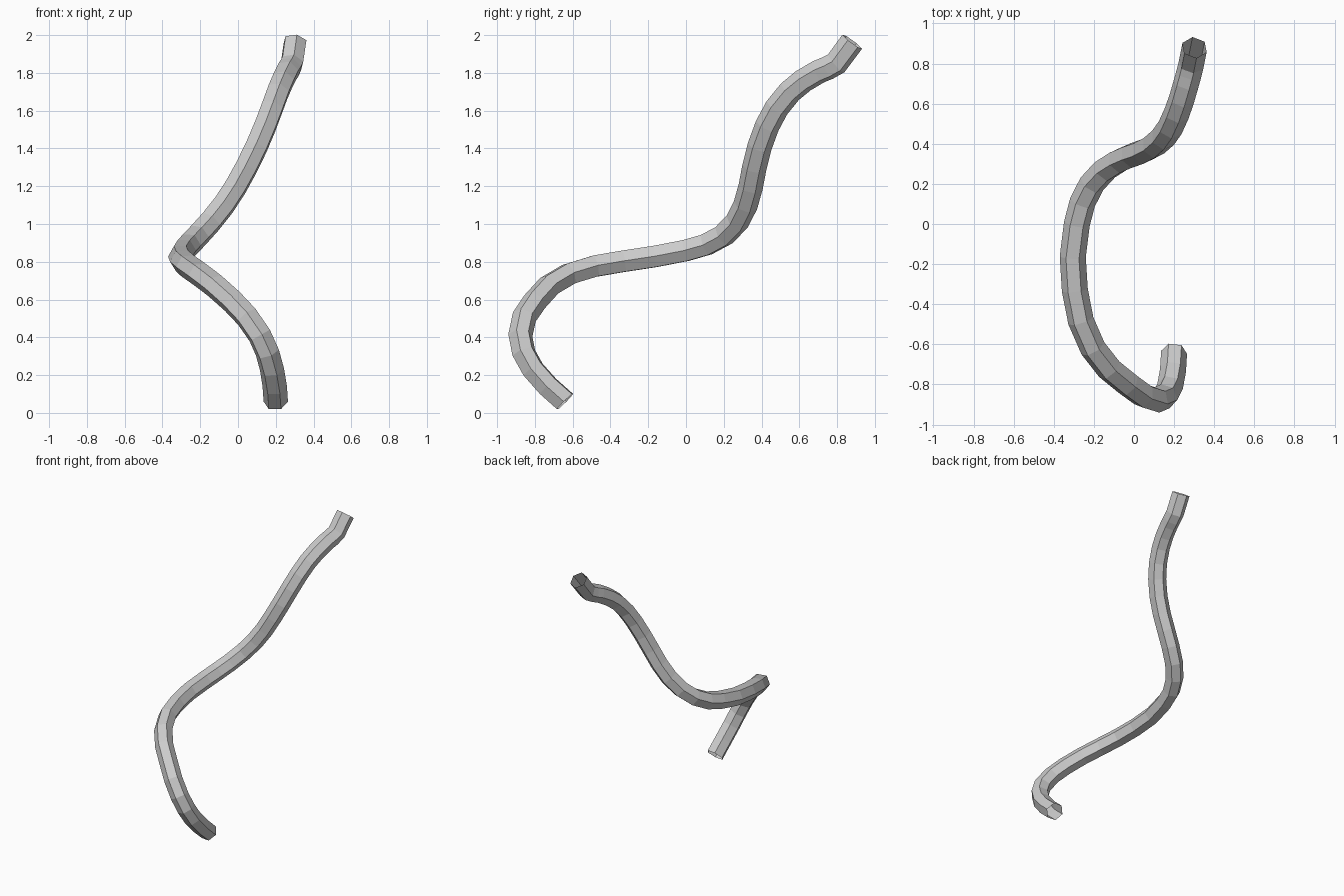
import bpy

if "Cube" in bpy.data.objects:
    bpy.data.objects.remove(bpy.data.objects["Cube"])

# Centre line of the bent tube, from the foot to the tip
path = [
    (.20, -.64, .06), (.18, -.81, .23), (.115, -.877, .41), (-.03, -.80, .59),
    (-.205, -.62, .735), (-.295, -.33, .803), (-.285, 0, .86), (-.21, .20, .94),
    (-.075, .315, 1.10), (.045, .362, 1.30), (.145, .43, 1.52), (.212, .55, 1.70),
    (.26, .70, 1.805), (.285, .795, 1.85), (.302, .88, 1.965),
]

curve = bpy.data.curves.new("bent_tube", 'CURVE')
curve.dimensions = '3D'
curve.resolution_u = 2
curve.bevel_depth = 0.065
curve.bevel_resolution = 1      # six sides
curve.use_fill_caps = False     # open ends
spline = curve.splines.new('BEZIER')
spline.bezier_points.add(len(path) - 1)
for bp, co in zip(spline.bezier_points, path):
    bp.co = co
    bp.handle_left_type = bp.handle_right_type = 'AUTO'

# Straight, kinked tip
spline.bezier_points[-2].handle_right_type = 'VECTOR'
spline.bezier_points[-1].handle_left_type = 'VECTOR'
spline.use_smooth = False

tube = bpy.data.objects.new("bent_tube", curve)
bpy.context.collection.objects.link(tube)

# Turn it into a flat-shaded mesh
bpy.context.view_layer.objects.active = tube
tube.select_set(True)
bpy.ops.object.convert(target='MESH')
bpy.ops.object.shade_flat()
